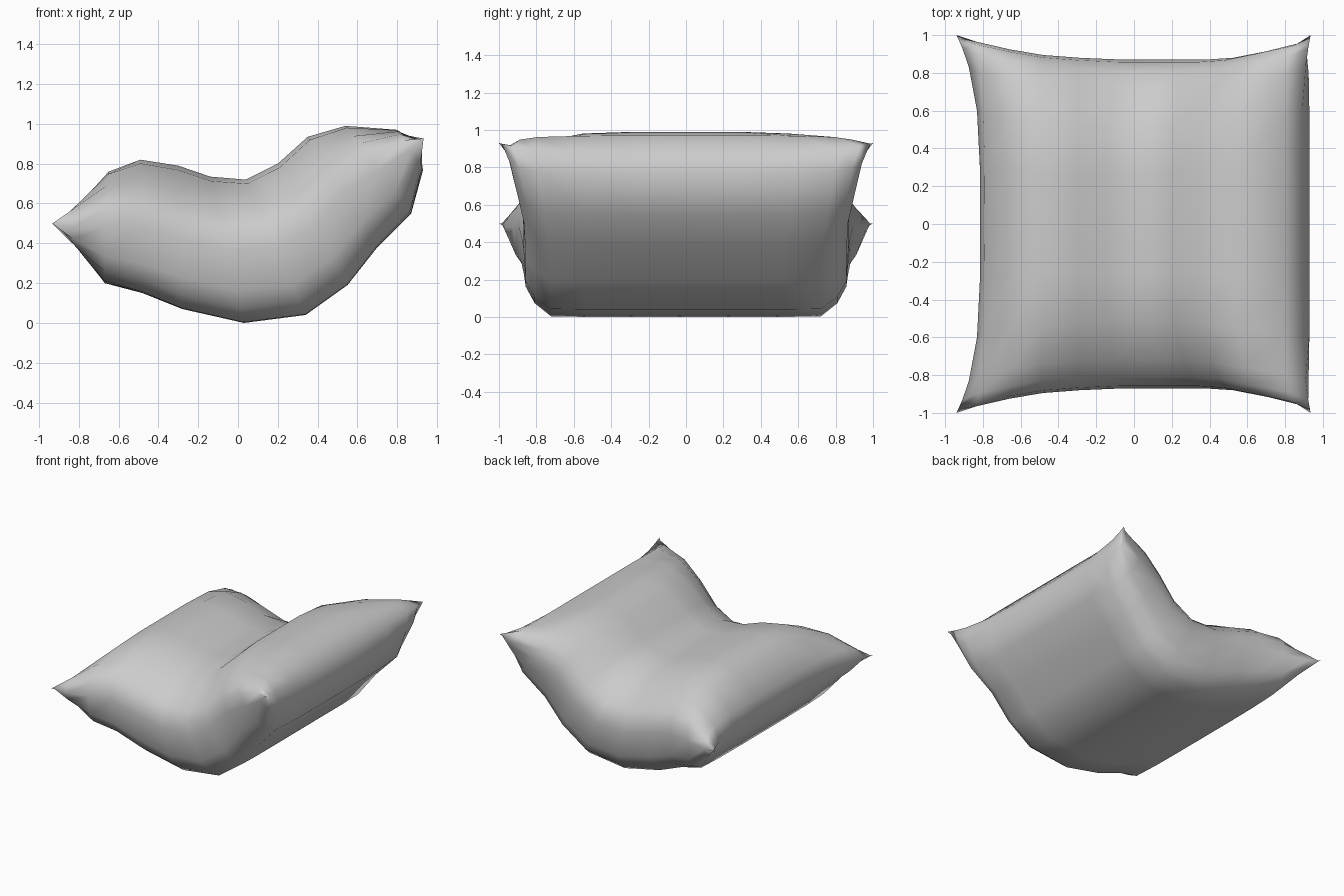
import bpy, bmesh
from mathutils import Vector

if "Cube" in bpy.data.objects:
    bpy.data.objects.remove(bpy.data.objects["Cube"])

# Lengthwise stations: underside (x, z), upper side (x, z), half width at the seam
stations = [
    ((-.94, .50), (-.94, .50), 1.00),
    ((-.83, .36), (-.84, .60), .965),
    ((-.67, .20), (-.65, .76), .925),
    ((-.48, .15), (-.49, .82), .895),
    ((-.28, .07), (-.30, .79), .88),
    ((.03, .00), (-.14, .735), .87),
    ((.34, .04), (.04, .72), .87),
    ((.55, .19), (.20, .80), .87),
    ((.70, .38), (.35, .935), .88),
    ((.87, .55), (.54, .99), .915),
    ((.93, .77), (.80, .97), .955),
    ((.935, .93), (.935, .93), 1.00),
]
# Ends are drawn inwards between the corners
pull = {0: (.125, -.01), 1: (.05, 0), 11: (-.05, -.06)}

# Crosswise: fraction of width, then fullness of underside, upper side, corners
half = [(0, 1, 1, 1), (.3, 1, 1, 1), (.6, 1, .94, .98), (.83, .99, .64, .92),
        (.93, .80, .44, .78), (.985, .56, .25, .48), (1, 0, 0, 0)]
across = [(-v, a, b, c) for v, a, b, c in half[:0:-1]] + half
# How far each station takes the corner fullness
corner = [1, 1, .45, .1, 0, 0, 0, 0, .1, .45, 1, 1]


def sheet(bm, side):
    rows = []
    for i, (low, high, width) in enumerate(stations):
        lo, hi = Vector(low), Vector(high)
        mid = (lo + hi) / 2
        row = []
        for v, under, upper, tip in across:
            f = upper if side else under
            f += (tip - f) * corner[i]
            p = mid + ((hi if side else lo) - mid) * f
            p += Vector(pull.get(i, (0, 0))) * (1 - abs(v) ** 4)
            row.append(bm.verts.new((p.x, v * width, p.y)))
        rows.append(row)
    for r, s in zip(rows, rows[1:]):
        for j in range(len(across) - 1):
            q = (r[j], s[j], s[j + 1], r[j + 1])
            bm.faces.new(q if side else q[::-1])


# Folded cushion: two sheets joined along the seam
bm = bmesh.new()
sheet(bm, True)
sheet(bm, False)
bmesh.ops.remove_doubles(bm, verts=bm.verts, dist=.0005)
bmesh.ops.recalc_face_normals(bm, faces=bm.faces)
for f in bm.faces:
    f.smooth = True
mesh = bpy.data.meshes.new("pillow")
bm.to_mesh(mesh)
bm.free()
pillow = bpy.data.objects.new("pillow", mesh)
bpy.context.collection.objects.link(pillow)
